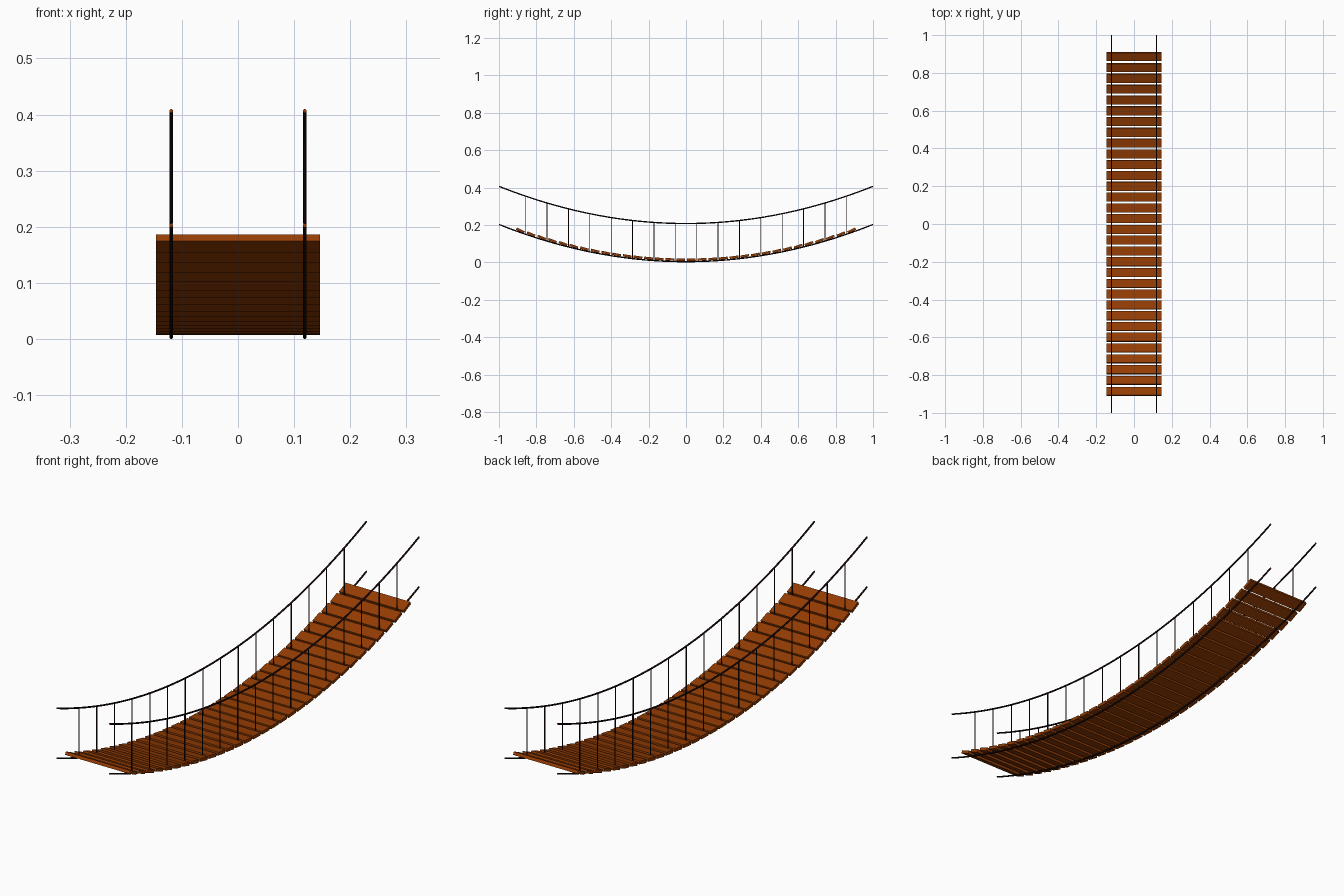
import bpy, bmesh, math
from mathutils import Matrix, Vector

if "Cube" in bpy.data.objects:
    bpy.data.objects.remove(bpy.data.objects["Cube"], do_unlink=True)

CABLE_R = 0.0035
BASE = CABLE_R     # lowest cable centre
SAG = 0.199        # parabola height at the ends
RAIL = 0.204       # handrail height above the deck cable
CABLE_X = 0.119
PITCH = 2 / 35     # plank spacing


def height(y):
    return BASE + SAG * y * y


def material(name, rgb):
    m = bpy.data.materials.new(name)
    m.use_nodes = True
    m.diffuse_color = (*rgb, 1)
    bsdf = next(n for n in m.node_tree.nodes if n.type == 'BSDF_PRINCIPLED')
    bsdf.inputs["Base Color"].default_value = (*rgb, 1)
    return m


wood = material("brown wood", (0.3, 0.046, 0.001))
rope = material("dark rope", (0.012, 0.003, 0.003))


def finish(name, bm, *mats):
    bmesh.ops.recalc_face_normals(bm, faces=bm.faces)
    me = bpy.data.meshes.new(name)
    bm.to_mesh(me)
    bm.free()
    ob = bpy.data.objects.new(name, me)
    for m in mats:
        me.materials.append(m)
    bpy.context.collection.objects.link(ob)


def cable(name, x, lift, segments=48, sides=8):
    # round tube swept along the sagging line, with wood-coloured cut ends
    bm = bmesh.new()
    rings = []
    for i in range(segments + 1):
        y = -1 + 2 * i / segments
        up = Vector((0, -2 * SAG * y, 1)).normalized()
        if i in (0, segments):
            up = Vector((0, 0, 1))
        centre = Vector((x, y, height(y) + lift))
        ring = []
        for k in range(sides):
            a = math.tau * k / sides
            offset = Vector((math.cos(a), 0, 0)) + up * math.sin(a)
            ring.append(bm.verts.new(centre + offset * CABLE_R))
        rings.append(ring)
    for a, b in zip(rings, rings[1:]):
        for k in range(sides):
            n = (k + 1) % sides
            bm.faces.new((a[k], a[n], b[n], b[k])).smooth = True
    for ring in (rings[0], rings[-1]):
        bm.faces.new(ring).material_index = 1
    finish(name, bm, rope, wood)


# Deck cables, handrails and hanger ropes on both sides
for side, x in (("left", CABLE_X), ("right", -CABLE_X)):
    cable(side + "_deck_cable", x, 0)
    cable(side + "_handrail", x, RAIL)
    bm = bmesh.new()
    for i in range(16):
        y = (i - 7.5) * 2 * PITCH
        spot = Matrix.Translation((x, y, height(y) + RAIL / 2))
        bmesh.ops.create_cone(bm, cap_ends=True, segments=8, radius1=0.0022,
                              radius2=0.0022, depth=RAIL, matrix=spot)
    finish(side + "_hangers", bm, rope)

# Planks tilted a little more than the cables, so they overlap like louvres
bm = bmesh.new()
for i in range(32):
    y = (i - 15.5) * PITCH
    tilt = Matrix.Rotation(1.3 * math.atan(2 * SAG * y), 4, 'X')
    spot = Matrix.Translation((0, y, height(y) + 0.0107))
    size = Matrix.Diagonal((0.292, 0.047, 0.0128, 1))
    bmesh.ops.create_cube(bm, size=1, matrix=spot @ tilt @ size)
finish("deck_planks", bm, wood)
